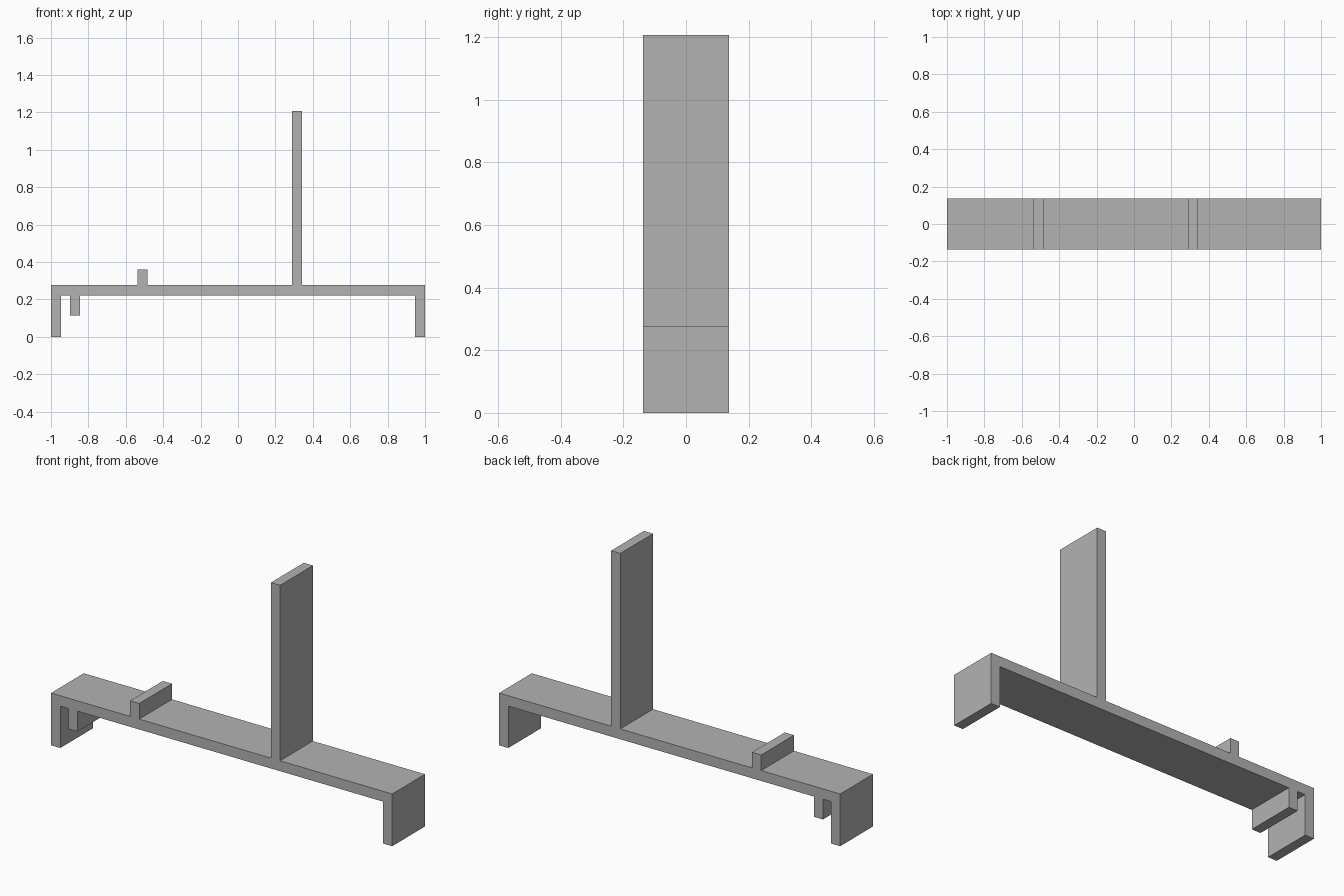
import bpy
import bmesh

cube = bpy.data.objects.get("Cube")
if cube:
    bpy.data.objects.remove(cube, do_unlink=True)

HALF_DEPTH = 0.137
WALL = 0.054
UNDER, TOP = 0.222, 0.277

grey = bpy.data.materials.new("plain grey")
grey.use_nodes = True
grey.diffuse_color = (0.45, 0.45, 0.45, 1)
grey.node_tree.nodes["Principled BSDF"].inputs["Base Color"].default_value = grey.diffuse_color


def rib(x, base, tip):
    """Outline of one wall standing out from the shelf, left edge at x."""
    return [(x, base), (x, tip), (x + WALL, tip), (x + WALL, base)]


# Outline in x and z: top side with both uprights, then the underside with hook and legs
outline = [(-1, TOP)]
outline += rib(-0.537, TOP, 0.36)             # low stop
outline += rib(0.289, TOP, 1.207)             # tall back rest
outline += [(1, TOP), (1, 0), (1 - WALL, 0), (1 - WALL, UNDER)]   # left leg
outline += reversed(rib(-0.899, UNDER, 0.115))                   # hanging lip
outline += [(WALL - 1, UNDER), (WALL - 1, 0), (-1, 0)]           # right leg

# Extrude the outline through the depth of the stand
bm = bmesh.new()
face = bm.faces.new([bm.verts.new((x, -HALF_DEPTH, z)) for x, z in outline])
result = bmesh.ops.extrude_face_region(bm, geom=[face], use_keep_orig=True)
verts = [g for g in result["geom"] if isinstance(g, bmesh.types.BMVert)]
bmesh.ops.translate(bm, verts=verts, vec=(0, 2 * HALF_DEPTH, 0))
bmesh.ops.recalc_face_normals(bm, faces=bm.faces)

mesh = bpy.data.meshes.new("stand_body")
bm.to_mesh(mesh)
bm.free()
mesh.materials.append(grey)
stand = bpy.data.objects.new("stand_body", mesh)
bpy.context.collection.objects.link(stand)
